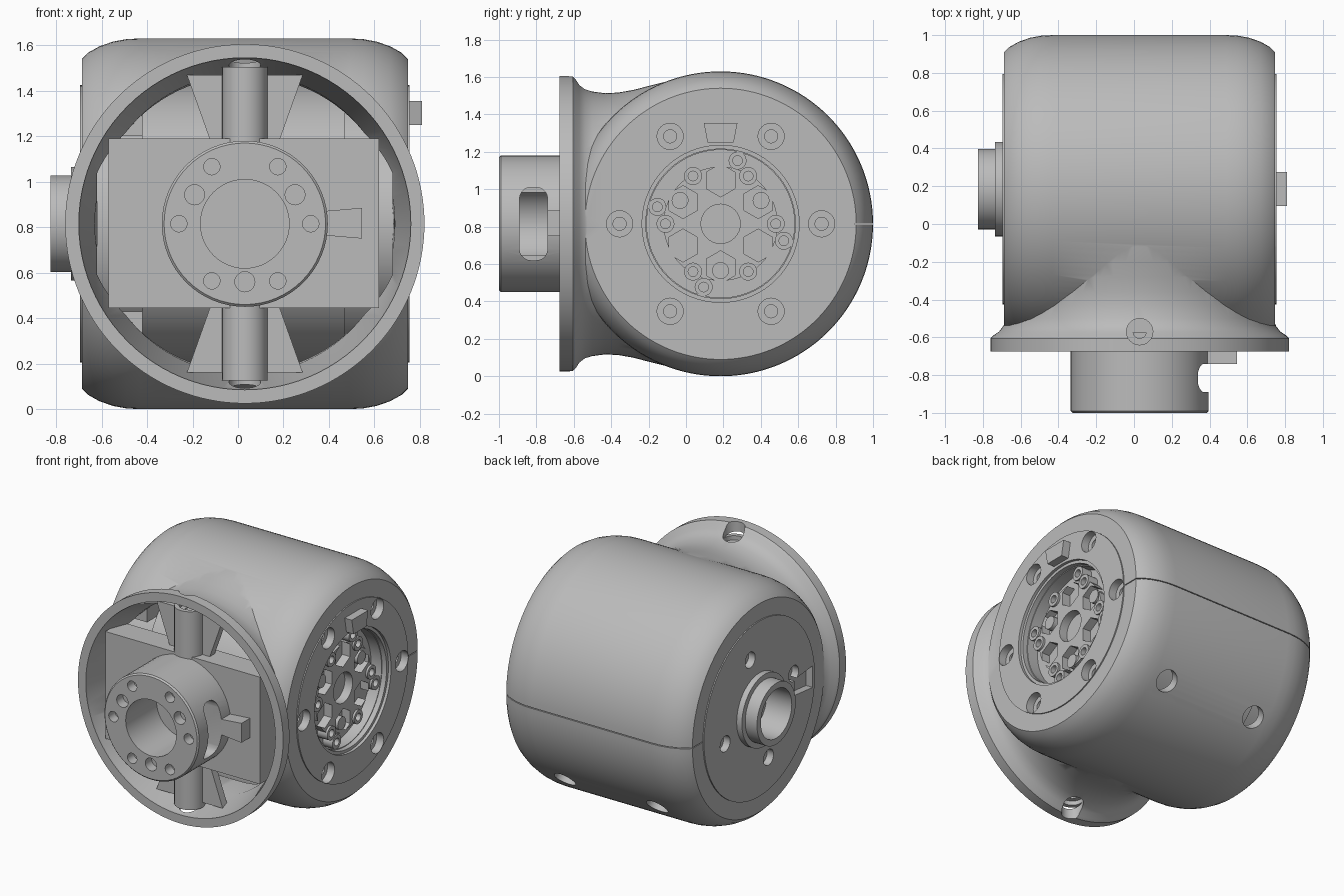
import bpy, bmesh
from math import sin, cos, pi, radians

if "Cube" in bpy.data.objects:
    bpy.data.objects.remove(bpy.data.objects["Cube"])

CX, CY, CZ = 0.03, 0.185, 0.815      # centre of the barrel
WALL = 0.717                         # half width of the barrel

grey = bpy.data.materials.new("plain grey")
grey.use_nodes = True
grey.diffuse_color = (0.5, 0.5, 0.5, 1)
grey.node_tree.nodes["Principled BSDF"].inputs["Base Color"].default_value = (0.5, 0.5, 0.5, 1)
parts = []


def place(axis, t, a, b):
    return {"X": (t, a, b), "Y": (a, t, b), "Z": (a, b, t)}[axis]


def stack(name, axis, rings):
    """Skin a stack of equal rings of 3D points and cap the ends."""
    bm = bmesh.new()
    loops = [[bm.verts.new(p) for p in ring] for ring in rings]
    n = len(loops[0])
    for lo, hi in zip(loops, loops[1:]):
        for i in range(n):
            j = (i + 1) % n
            bm.faces.new((lo[i], lo[j], hi[j], hi[i]))
    bm.faces.new(loops[0])
    bm.faces.new(loops[-1])
    bmesh.ops.recalc_face_normals(bm, faces=bm.faces)
    mesh = bpy.data.meshes.new(name)
    bm.to_mesh(mesh)
    bm.free()
    mesh.materials.append(grey)
    ob = bpy.data.objects.new(name, mesh)
    bpy.context.scene.collection.objects.link(ob)
    parts.append(ob)
    return ob


def lathe(name, axis, centre, profile, n=32):
    """Revolve (position, radius) pairs about an axis."""
    a, b = centre
    turn = [2 * pi * i / n for i in range(n)]
    return stack(name, axis, [[place(axis, t, a + r * cos(k), b + r * sin(k)) for k in turn]
                              for t, r in profile])


def rod(name, axis, centre, r, t0, t1, n=32):
    return lathe(name, axis, centre, [(t0, r), (t1, r)], n)


def prism(name, axis, outline, t0, t1):
    return stack(name, axis, [[place(axis, t, a, b) for a, b in outline] for t in (t0, t1)])


def rect(a0, a1, b0, b1):
    return [(a0, b0), (a1, b0), (a1, b1), (a0, b1)]


def ring(centre, r, start, count):
    return [(centre[0] + r * cos(radians(start) + 2 * pi * i / count),
             centre[1] + r * sin(radians(start) + 2 * pi * i / count)) for i in range(count)]


def combine(target, others, op="DIFFERENCE", keep=False):
    for other in others:
        mod = target.modifiers.new("bool", "BOOLEAN")
        mod.object, mod.operation, mod.solver = other, op, "EXACT"
    dg = bpy.context.evaluated_depsgraph_get()
    mesh = bpy.data.meshes.new_from_object(target.evaluated_get(dg))
    target.modifiers.clear()
    target.data = mesh
    if not keep:
        for other in others:
            parts.remove(other)
            bpy.data.objects.remove(other)


side, front = (CY, CZ), (CX, CZ)

# Barrel shell with rounded rims and a flared round neck
half = [(0.46, 0.815), (0.52, 0.812), (0.58, 0.801), (0.64, 0.78), (0.69, 0.752), (WALL, 0.725)]
profile = [(CX - x, r) for x, r in reversed(half)] + [(CX + x, r) for x, r in half]
shell = lathe("shell", "X", side, profile, 128)
neck = lathe("neck", "Y", front, [
    (-0.675, 0.79), (-0.605, 0.79), (-0.59, 0.775), (-0.57, 0.745), (-0.54, 0.722),
    (-0.5, 0.707), (-0.43, 0.698), (-0.36, 0.702), (-0.28, 0.716), (-0.2, 0.737),
    (-0.12, 0.757), (-0.05, 0.77), (0.1, 0.7)], 128)
for v in neck.data.vertices:
    if v.co.y > -0.53:
        v.co.x = CX + max(-0.708, min(0.708, v.co.x - CX))
combine(shell, [neck], "UNION")

# Raised round face plates on both ends
right_plate = rod("right_plate", "X", side, 0.61, CX + WALL - 0.02, CX + WALL + 0.008, 96)
left_plate = rod("left_plate", "X", side, 0.61, CX - WALL - 0.008, CX - WALL + 0.02, 96)
combine(shell, [right_plate, left_plate], "UNION")

# Hollow interior, seam and bore
combine(shell, [
    rod("cavity", "X", side, 0.75, CX - 0.65, CX + 0.65, 96),
    lathe("mouth", "Y", front, [(-0.8, 0.73), (-0.66, 0.73), (-0.45, 0.66), (0.0, 0.645)], 96),
    lathe("bore", "X", side, [(0.6, 0.4), (0.735, 0.4), (0.735, 0.42), (0.9, 0.42)], 64)])
combine(shell, [
    prism("back_seam", "Z", rect(-0.9, 0.9, 0.9, 1.1), CZ - 0.003, CZ + 0.003),
    prism("left_seam", "Z", rect(-0.9, CX - WALL + 0.006, 0.8, 1.0), CZ - 0.003, CZ + 0.003),
    prism("right_seam", "Z", rect(CX + WALL - 0.006, 0.9, 0.8, 1.0), CZ - 0.003, CZ + 0.003)])

# Counterbored screw holes in the end faces and a key slot
cuts = []
for p in ring(side, 0.54, 0, 6):
    cuts.append(lathe("hole", "X", p, [(0.6, 0.035), (0.7, 0.035), (0.7, 0.07), (0.9, 0.07)], 24))
for p in ring(side, 0.39, 75, 4):
    cuts.append(rod("hole", "X", p, 0.055, -0.9, -0.645, 24))
cuts.append(prism("slot", "X", [(-0.4, 0.74), (-0.4, 0.89), (-0.2, 0.87), (-0.2, 0.76)], -0.9, -0.645))
combine(shell, cuts)

# Two slanted holes low on the back
cuts = []
for dx in (-0.355, 0.355):
    hole = rod("hole", "Z", (0, 0), 0.075, 0.6, 1.0, 24)
    hole.location = (CX + dx, CY, CZ)
    hole.rotation_euler.x = radians(-133)
    cuts.append(hole)
bpy.context.view_layer.update()
combine(shell, cuts)

# Screw bosses and fan shaped ribs above and below the mounting block
for word, s in (("upper", 1), ("lower", -1)):
    boss = rod(word + "_boss", "Z", (CX, -0.57), 0.1, CZ + s * 0.33, CZ + s * 0.69, 32)
    prism(word + "_rib", "Y", [(CX - 0.15, CZ + s * 0.36), (CX + 0.15, CZ + s * 0.36),
                               (CX + 0.255, CZ + s * 0.655), (CX - 0.255, CZ + s * 0.655)],
          -0.575, -0.52)
    drill = lathe("hole", "Z", (CX, -0.57), [(CZ + s * 0.5, 0.035), (CZ + s * 0.66, 0.035),
                                             (CZ + s * 0.66, 0.07), (CZ + s * 0.9, 0.07)], 24)
    combine(shell, [drill], keep=True)
    combine(boss, [drill])

# Inner motor drum with stepped ends
lathe("motor_drum", "X", side, [(-0.62, 0.59), (-0.42, 0.59), (-0.42, 0.615), (0.47, 0.615),
                                (0.47, 0.6), (0.62, 0.6)], 96)
for z in (1.28, 0.35):
    prism("circuit_block", "Z", rect(-0.53, -0.42, -0.4, -0.2), z - 0.08, z + 0.08)

# Bearing ring around the output bore
bearing = rod("bearing_ring", "X", side, 0.46, 0.6, 0.7, 64)
combine(bearing, [rod("bore", "X", side, 0.395, 0.5, 0.8, 64)])

# Output spider: disc with lobes, hex pockets and screw holes
spider = rod("output_spider", "X", side, 0.305, 0.61, 0.68, 64)
inner, outer = ring(side, 0.295, 0, 6), ring(side, 0.35, 75, 4)
combine(spider, [rod("lobe", "X", p, 0.048, 0.61, 0.695, 20) for p in inner + outer], "UNION")
cuts = [rod("hole", "X", side, 0.105, 0.5, 0.9)]
for i, p in enumerate(ring(side, 0.232, 30, 6)):
    cuts.append(prism("pocket", "X", ring(p, 0.088, 30 + 60 * i, 6), 0.5, 0.9))
cuts += [rod("hole", "X", p, 0.026, 0.65, 0.9, 16) for p in inner + outer]
combine(spider, cuts)
for p in ring(side, 0.25, 30, 3):
    rod("spider_pin", "X", p, 0.045, 0.61, 0.67, 20)

# Key on the output face
prism("output_key", "X", [(0.115, 1.25), (0.255, 1.25), (0.275, 1.355), (0.095, 1.355)], 0.69, 0.81)

# Stepped hollow hub on the other end
hub = lathe("side_hub", "X", side, [(-0.825, 0.213), (-0.735, 0.213), (-0.735, 0.25), (-0.67, 0.25)], 64)
hub_bore = rod("bore", "X", side, 0.17, -0.9, -0.63, 64)
combine(shell, [hub_bore], keep=True)
combine(hub, [hub_bore])

# Rectangular mounting block in the mouth
block = prism("mounting_block", "Y", rect(-0.57, 0.62, 0.445, 1.19), -0.645, -0.47)

# Front coupling: drilled tube with a side window
coupling = lathe("front_coupling", "Y", front, [(-1.0, 0.355), (-0.99, 0.365), (-0.62, 0.365)], 64)
cuts = [rod("bore", "Y", front, 0.195, -1.1, -0.66, 48)]
cuts += [rod("hole", "Y", p, 0.036, -1.1, -0.93, 20) for p in ring(front, 0.29, 0, 6)]
cuts += [rod("hole", "Y", p, 0.044, -1.1, -0.93, 20) for p in ring(front, 0.255, 30, 3)]
window = []
for k, (y, z) in enumerate(rect(-0.83, -0.8, 0.68, 0.95)):
    window += [(y + 0.06 * cos(a), z + 0.06 * sin(a))
               for a in [pi + k * pi / 2 + j * pi / 10 for j in range(6)]]
cuts.append(prism("window", "X", window, 0.13, 0.6))
combine(coupling, cuts)
prism("coupling_key", "Y", [(0.37, 0.765), (0.545, 0.75), (0.545, 0.885), (0.37, 0.87)], -0.74, -0.64)

# Smooth round surfaces and keep hard edges
bpy.ops.object.select_all(action="DESELECT")
for ob in parts:
    ob.select_set(True)
bpy.context.view_layer.objects.active = shell
bpy.ops.object.shade_smooth_by_angle(angle=radians(32))
